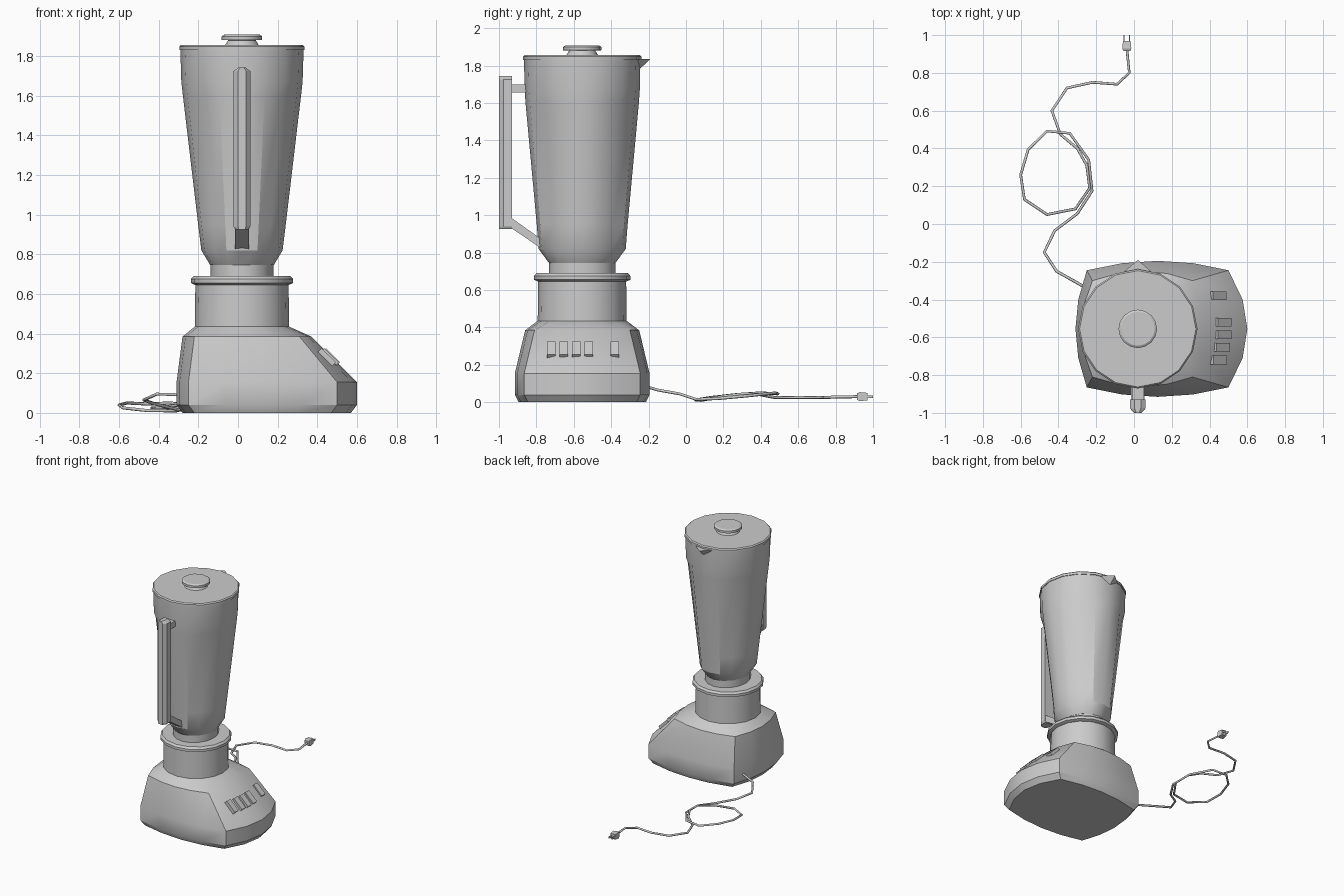
import bpy, bmesh, math

if "Cube" in bpy.data.objects:
    bpy.data.objects.remove(bpy.data.objects["Cube"])

CX, CY = 0.02, -0.555   # axis of the jug and motor neck


def finish(name, bm, smooth=True):
    bmesh.ops.recalc_face_normals(bm, faces=bm.faces)
    mesh = bpy.data.meshes.new(name)
    bm.to_mesh(mesh)
    bm.free()
    obj = bpy.data.objects.new(name, mesh)
    bpy.context.collection.objects.link(obj)
    if smooth:
        bpy.ops.object.select_all(action='DESELECT')
        obj.select_set(True)
        bpy.context.view_layer.objects.active = obj
        bpy.ops.object.shade_smooth_by_angle(angle=math.radians(30))
    return obj


def loft(name, rings):
    """Skin a stack of equal-length point rings and cap both ends."""
    bm = bmesh.new()
    rows = [[bm.verts.new(p) for p in ring] for ring in rings]
    n = len(rows[0])
    for a, b in zip(rows, rows[1:]):
        for i in range(n):
            j = (i + 1) % n
            bm.faces.new((a[i], a[j], b[j], b[i]))
    bm.faces.new(rows[0][::-1])
    bm.faces.new(rows[-1])
    return finish(name, bm)


def hull(name, points):
    bm = bmesh.new()
    verts = [bm.verts.new(p) for p in points]
    bmesh.ops.convex_hull(bm, input=verts)
    return finish(name, bm, False)


def extrude_x(name, profile, half):
    """Convex (y, z) profile extruded across the handle's width."""
    return hull(name, [(CX + s * half, y, z) for s in (-1, 1) for y, z in profile])


def box(name, lo, hi):
    return hull(name, [(x, y, z) for x in (lo[0], hi[0])
                       for y in (lo[1], hi[1]) for z in (lo[2], hi[2])])


def circle(z, rx, ry=None, diagonal=1.0, n=16):
    """Ring starting at the -45 degree corner; diagonal < 1 flattens corners."""
    pts = []
    for i in range(n):
        a = -math.pi / 4 + 2 * math.pi * i / n
        k = diagonal if abs(math.sin(2 * a)) > 0.9 else 1.0
        pts.append((CX + rx * k * math.cos(a), CY + (ry or rx) * k * math.sin(a), z))
    return pts


def bulged(z, xl, xr, hy, bl, br, by):
    """Rectangle whose left, right and long sides bulge by bl, br and by."""
    x0, x1, h = xl + bl, xr - br, hy - by
    corners = [(x1, -h), (x1, h), (x0, h), (x0, -h)]
    bulges = [(br, 0), (0, by), (-bl, 0), (0, -by)]
    pts = []
    for k in range(4):
        (ax, ay), (bx, by_) = corners[k], corners[(k + 1) % 4]
        for i in range(4):
            t = i / 4
            w = 4 * t * (1 - t)
            pts.append((ax + (bx - ax) * t + bulges[k][0] * w,
                        CY + ay + (by_ - ay) * t + bulges[k][1] * w, z))
    return pts


# motor housing: bulged foot, sloping control side, round neck
loft("motor_base", [
    bulged(0.0, -0.28, 0.57, 0.34, 0.06, 0.10, 0.05),
    bulged(0.04, -0.31, 0.60, 0.36, 0.06, 0.10, 0.05),
    bulged(0.155, -0.31, 0.60, 0.36, 0.06, 0.10, 0.05),
    bulged(0.385, -0.28, 0.37, 0.305, 0.06, 0.06, 0.05),
    circle(0.435, 0.238),
    circle(0.66, 0.235),
])
loft("neck_flange", [circle(z, r) for z, r in
                     ((0.645, 0.235), (0.655, 0.258), (0.675, 0.258), (0.69, 0.245))])

# push buttons on the slope
slope = math.atan2(0.225, 0.23)
ux, uz = math.cos(slope), -math.sin(slope)
nx, nz = math.sin(slope), math.cos(slope)
for i, y in enumerate((-0.72, -0.653, -0.587, -0.52, -0.38)):
    t = (y - CY) / 0.31
    x = 0.468 - 0.08 * t * t
    hull(f"button_{i + 1}", [
        (x + ux * u + nx * n, y + s * 0.023, 0.278 + uz * u + nz * n)
        for s in (-1, 1)
        for u, n in ((-0.052, -0.015), (0.052, -0.015), (0.05, 0.018), (-0.05, 0.018))])

# jug with flattened corner panels
loft("jug_collar", [circle(0.685, 0.158, 0.178), circle(0.75, 0.158, 0.178)])
loft("jug", [
    circle(0.745, 0.16, 0.178),
    circle(0.82, 0.205, 0.233, 0.95),
    circle(0.95, 0.221, 0.243, 0.93),
    circle(1.60, 0.298, 0.303, 0.94),
    circle(1.67, 0.306, 0.308),
    circle(1.835, 0.311),
])
hull("pouring_spout", [(CX, -0.19, 1.835), (CX - 0.075, -0.255, 1.835),
                       (CX + 0.075, -0.255, 1.835), (CX, -0.26, 1.77)])

# lid and its knob
loft("lid", [circle(z, r) for z, r in ((1.83, 0.316), (1.848, 0.316), (1.856, 0.308))])
loft("lid_knob", [circle(z, r) for z, r in
                  ((1.855, 0.085), (1.88, 0.07), (1.882, 0.102), (1.9, 0.102), (1.908, 0.09))])

# handle: upright grip with pointed front and two arms
section = [(-0.042, -0.93), (0.042, -0.93), (0.042, -0.975), (0.02, -1.0),
           (-0.02, -1.0), (-0.042, -0.975)]
hull("handle_grip", [(CX + x * k, y, z) for x, y in section
                     for z, k in ((0.925, 0.8), (0.94, 1), (1.725, 1), (1.743, 0.4))])
extrude_x("handle_upper_arm", [(-0.94, 1.655), (-0.84, 1.655),
                               (-0.84, 1.7), (-0.94, 1.7)], 0.03)
extrude_x("handle_lower_arm", [(-0.94, 0.935), (-0.94, 0.99),
                               (-0.77, 0.87), (-0.77, 0.82)], 0.035)

# power cord with one loose coil
path = [(-0.25, -0.34, 0.09), (-0.41, -0.25, 0.095), (-0.475, -0.15, 0.065),
        (-0.42, -0.035, 0.045), (-0.30, 0.055, 0.015), (-0.222, 0.175, 0.02),
        (-0.24, 0.34, 0.035), (-0.34, 0.48, 0.05), (-0.46, 0.492, 0.045),
        (-0.56, 0.395, 0.05), (-0.60, 0.26, 0.04), (-0.58, 0.13, 0.025),
        (-0.46, 0.05, 0.012), (-0.31, 0.08, 0.01), (-0.235, 0.19, 0.03),
        (-0.25, 0.31, 0.045), (-0.30, 0.40, 0.04), (-0.39, 0.475, 0.025),
        (-0.435, 0.60, 0.025), (-0.355, 0.72, 0.025), (-0.22, 0.75, 0.025),
        (-0.09, 0.74, 0.025), (-0.025, 0.80, 0.028), (-0.038, 0.93, 0.03)]
curve = bpy.data.curves.new("power_cord", 'CURVE')
curve.dimensions = '3D'
curve.bevel_depth = 0.008
curve.bevel_resolution = 1
curve.use_fill_caps = True
spline = curve.splines.new('POLY')
spline.points.add(len(path) - 1)
for p, co in zip(spline.points, path):
    p.co = (*co, 1)
bpy.context.collection.objects.link(bpy.data.objects.new("power_cord", curve))

# plug and prongs
hull("plug", [(-0.038 + sx * w, y, 0.03 + sz * w) for sx in (-1, 1) for sz in (-1, 1)
              for y, w in ((0.915, 0.018), (0.93, 0.024), (0.97, 0.02))])
for side, x in (("left", -0.052), ("right", -0.024)):
    box(f"prong_{side}", (x - 0.003, 0.965, 0.022), (x + 0.003, 1.0, 0.036))
